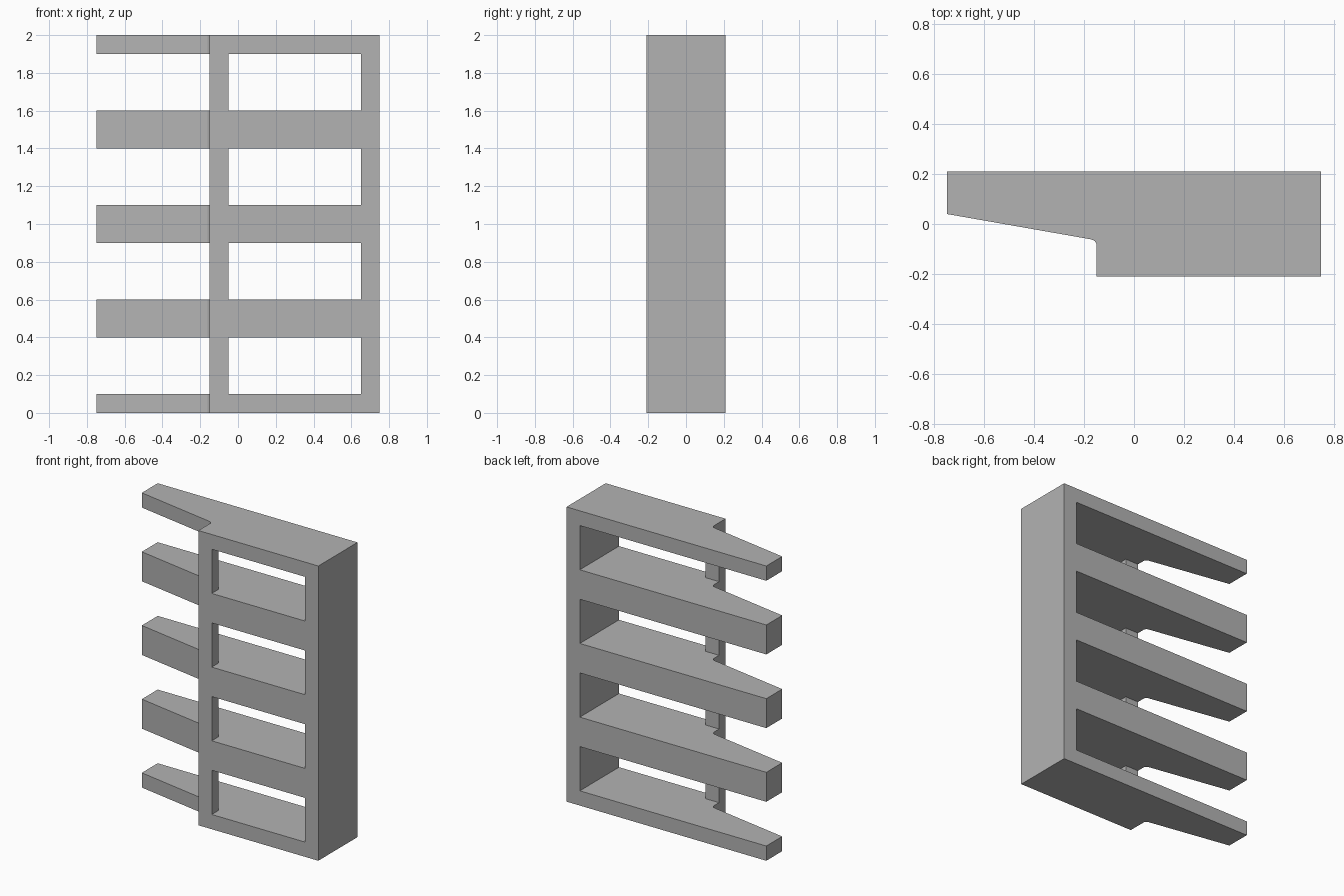
import bpy
import bmesh

cube = bpy.data.objects.get("Cube")
if cube:
    bpy.data.objects.remove(cube, do_unlink=True)

# Single flat colour
grey = bpy.data.materials.new("plain grey")
grey.use_nodes = True
colour = (0.45, 0.45, 0.45, 1)
grey.diffuse_color = colour
grey.node_tree.nodes["Principled BSDF"].inputs["Base Color"].default_value = colour


def extruded(name, outline, spans):
    """Raise a plan outline between each (bottom, top) pair of heights."""
    bm = bmesh.new()
    for low, high in spans:
        base = bm.faces.new([bm.verts.new((x, y, low)) for x, y in outline])
        raised = bmesh.ops.extrude_face_region(bm, geom=[base])["geom"]
        verts = [v for v in raised if isinstance(v, bmesh.types.BMVert)]
        bmesh.ops.translate(bm, verts=verts, vec=(0, 0, high - low))
    bmesh.ops.recalc_face_normals(bm, faces=bm.faces)
    mesh = bpy.data.meshes.new(name)
    bm.to_mesh(mesh)
    bm.free()
    mesh.materials.append(grey)
    obj = bpy.data.objects.new(name, mesh)
    bpy.context.collection.objects.link(obj)
    return obj


# Shelf plan with tapered arm and a small fillet where it meets the front post
plan = [(-0.75, 0.21), (-0.75, 0.04), (-0.175, -0.061), (-0.165, -0.064),
        (-0.157, -0.069), (-0.152, -0.076), (-0.15, -0.086),
        (-0.15, -0.21), (0.75, -0.21), (0.75, 0.21)]
rack = extruded("shelf_rack", plan, [(0, 2)])

# Bays between shelves, leaving the side wall and the thin front post
bay = [(-1, -0.14), (-0.05, -0.14), (-0.05, -1), (0.65, -1), (0.65, 1), (-1, 1)]
cutter = extruded("bay_cutter", bay, [(0.1 + i / 2, 0.4 + i / 2) for i in range(4)])
cutter.hide_render = True

cut = rack.modifiers.new("bays", "BOOLEAN")
cut.operation = "DIFFERENCE"
cut.solver = "EXACT"
cut.object = cutter

# Apply the cut and discard the helper
bpy.context.view_layer.objects.active = rack
rack.select_set(True)
bpy.ops.object.modifier_apply(modifier=cut.name)
bpy.data.objects.remove(cutter, do_unlink=True)
